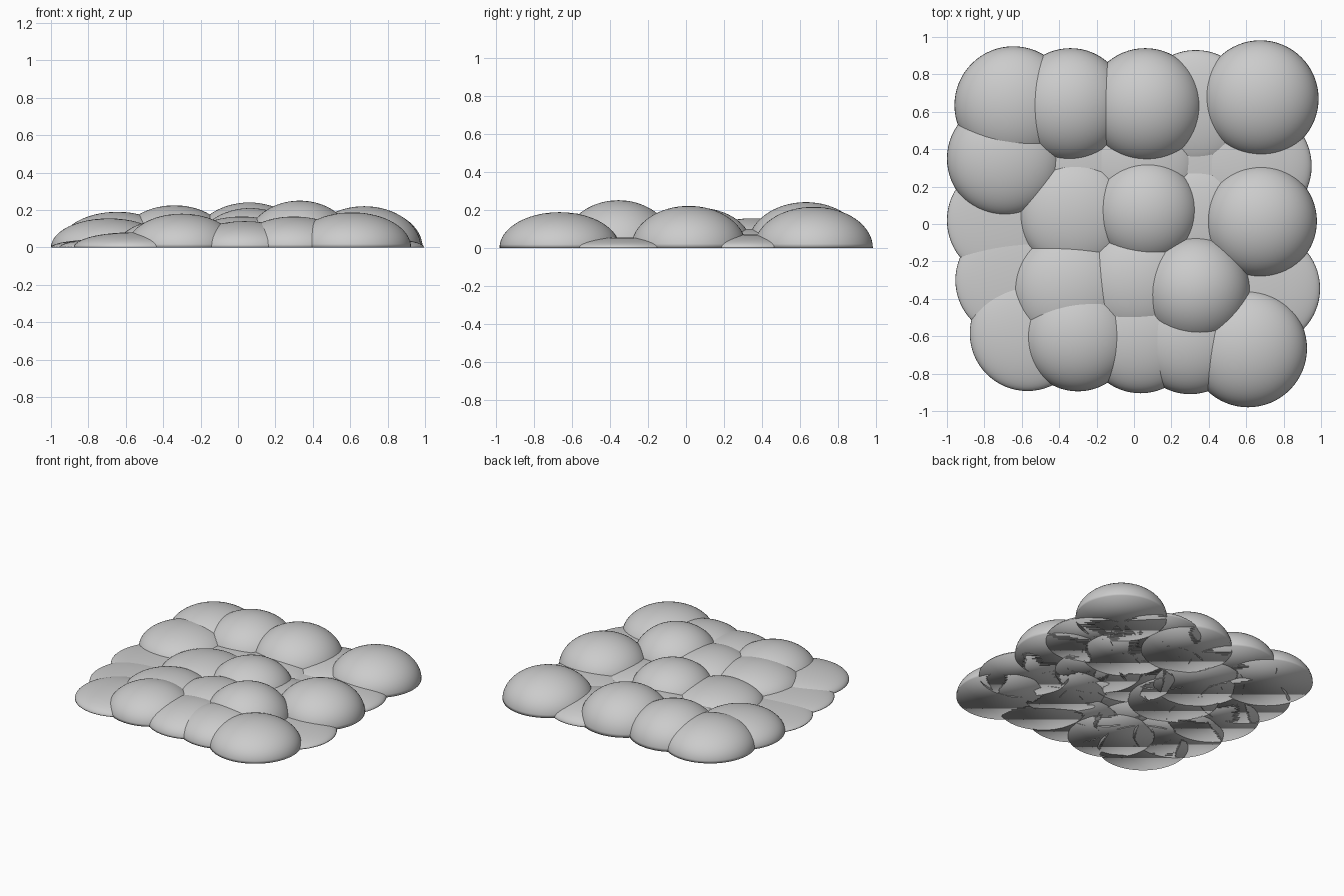
import bpy, bmesh
from mathutils import Matrix

if "Cube" in bpy.data.objects:
    bpy.data.objects.remove(bpy.data.objects["Cube"])


def dome(name, x, y, r, h):
    """Flattened half sphere resting on z = 0, closed underneath."""
    bm = bmesh.new()
    bmesh.ops.create_uvsphere(bm, u_segments=64, v_segments=32, radius=1)
    lower = [v for v in bm.verts if v.co.z < -0.001]
    bmesh.ops.delete(bm, geom=lower, context='VERTS')
    rim = [e for e in bm.edges if e.is_boundary]
    bmesh.ops.contextual_create(bm, geom=rim)
    bmesh.ops.transform(bm, matrix=Matrix.Diagonal((r, r, h, 1)), verts=bm.verts)
    bmesh.ops.recalc_face_normals(bm, faces=bm.faces)
    for f in bm.faces:
        f.smooth = True
    me = bpy.data.meshes.new(name)
    bm.to_mesh(me)
    bm.free()
    ob = bpy.data.objects.new(name, me)
    ob.location = (x, y, 0)
    bpy.context.collection.objects.link(ob)


# five rows of five domes, back to front: x, y, radius, height
rows = {
    "back": [(-.645, .635, .315, .19), (-.34, .635, .305, .225), (.06, .63, .31, .24),
             (.33, .62, .31, .09), (.675, .67, .312, .215)],
    "upper": [(-.69, .35, .31, .155), (-.3, .33, .31, .08), (.03, .33, .3, .1),
              (.34, .32, .3, .05), (.64, .31, .31, .07)],
    "middle": [(-.685, .02, .315, .045), (-.31, .05, .31, .14), (.065, .065, .285, .21),
               (.33, .02, .3, .09), (.675, .015, .303, .22)],
    "lower": [(-.645, -.3, .31, .05), (-.34, -.35, .31, .155), (.02, -.31, .31, .165),
              (.33, -.355, .295, .25), (.685, -.345, .31, .055)],
    "front": [(-.57, -.585, .308, .08), (-.3, -.6, .295, .18), (.035, -.6, .305, .14),
              (.3, -.61, .3, .165), (.61, -.665, .315, .187)],
}
for row, domes in rows.items():
    for i, d in enumerate(domes):
        dome(f"{row}_dome_{i + 1}", *d)
